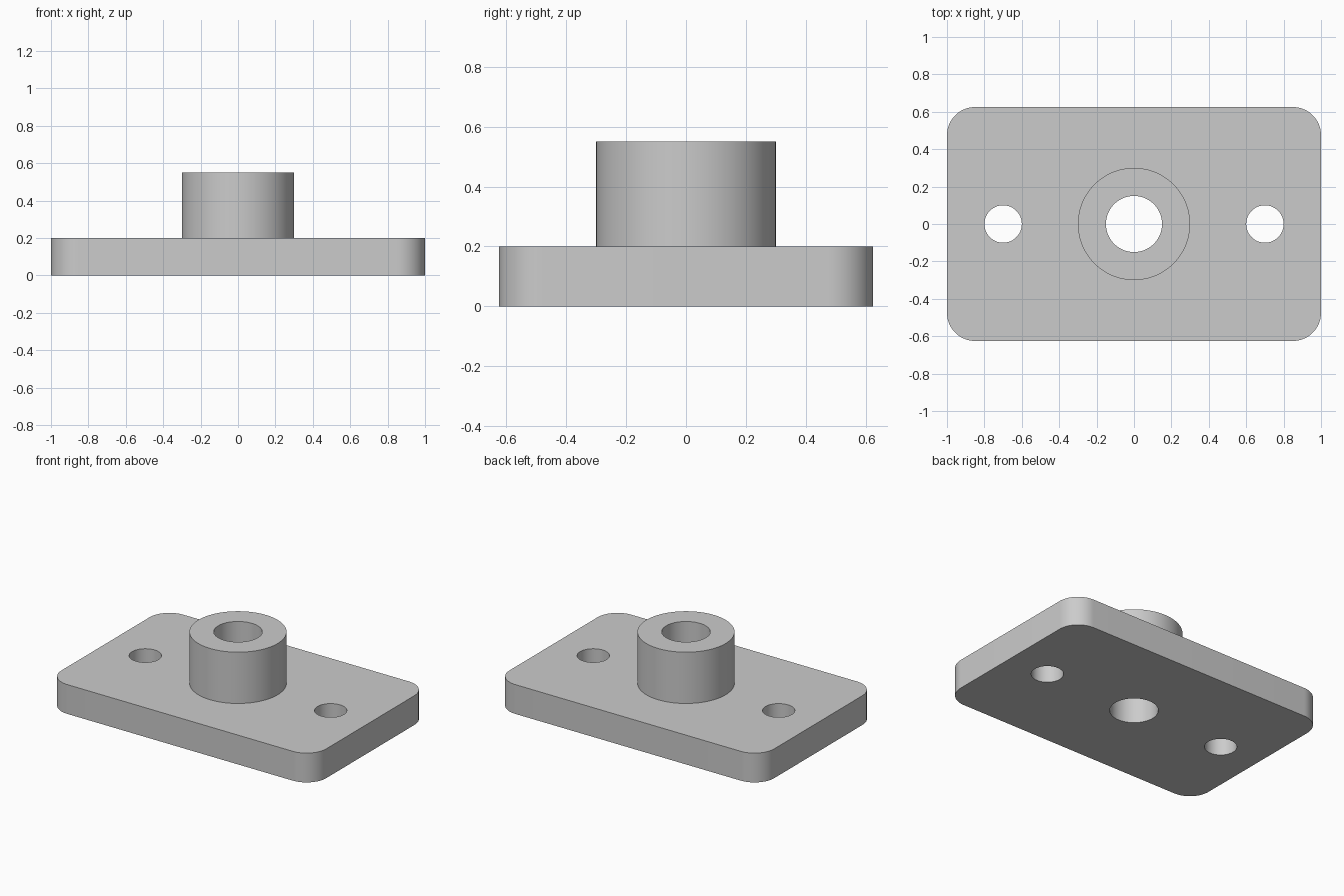
import bpy

if "Cube" in bpy.data.objects:
    bpy.data.objects.remove(bpy.data.objects["Cube"])

LENGTH, WIDTH, THICK = 2.0, 1.25, 0.2
CORNER_R = 0.15
BOSS_R, BOSS_TOP = 0.3, 0.55
BORE_R, BOLT_R, BOLT_X = 0.15, 0.1, 0.7

grey = bpy.data.materials.new("light grey")
grey.diffuse_color = (0.6, 0.6, 0.6, 1)
grey.use_nodes = True
grey.node_tree.nodes["Principled BSDF"].inputs["Base Color"].default_value = grey.diffuse_color


def cylinder(name, radius, z0, z1, x=0):
    bpy.ops.mesh.primitive_cylinder_add(vertices=96, radius=radius, depth=z1 - z0,
                                        location=(x, 0, (z0 + z1) / 2))
    obj = bpy.context.object
    obj.name = name
    obj.data.materials.append(grey)
    return obj


def apply_boolean(target, tool, operation):
    mod = target.modifiers.new(tool.name, 'BOOLEAN')
    mod.operation, mod.solver, mod.object = operation, 'EXACT', tool
    bpy.context.view_layer.objects.active = target
    bpy.ops.object.modifier_apply(modifier=mod.name)
    bpy.data.objects.remove(tool)


# Base plate with rounded vertical corners
bpy.ops.mesh.primitive_cube_add(size=1, location=(0, 0, THICK / 2))
plate = bpy.context.object
plate.name = "flanged_plate"
plate.scale = (LENGTH, WIDTH, THICK)
bpy.ops.object.transform_apply(location=True, rotation=False, scale=True)
plate.data.materials.append(grey)
weights = plate.data.attributes.new("bevel_weight_edge", 'FLOAT', 'EDGE')
for edge in plate.data.edges:
    a, b = (plate.data.vertices[i].co for i in edge.vertices)
    weights.data[edge.index].value = 1.0 if abs(a.z - b.z) > 0.1 else 0.0
bevel = plate.modifiers.new("round_corners", 'BEVEL')
bevel.limit_method, bevel.width, bevel.segments = 'WEIGHT', CORNER_R, 16
bpy.ops.object.modifier_apply(modifier=bevel.name)

# Central boss, sunk into the plate and merged with it
apply_boolean(plate, cylinder("boss", BOSS_R, THICK / 2, BOSS_TOP), 'UNION')

# Through bore and the two bolt holes
apply_boolean(plate, cylinder("bore_cutter", BORE_R, -0.1, BOSS_TOP + 0.1), 'DIFFERENCE')
for side in (-1, 1):
    apply_boolean(plate, cylinder("bolt_cutter", BOLT_R, -0.1, THICK + 0.1, side * BOLT_X),
                  'DIFFERENCE')

# Smooth round walls, sharp rims
bpy.ops.object.select_all(action='DESELECT')
plate.select_set(True)
bpy.context.view_layer.objects.active = plate
bpy.ops.object.shade_smooth_by_angle()
